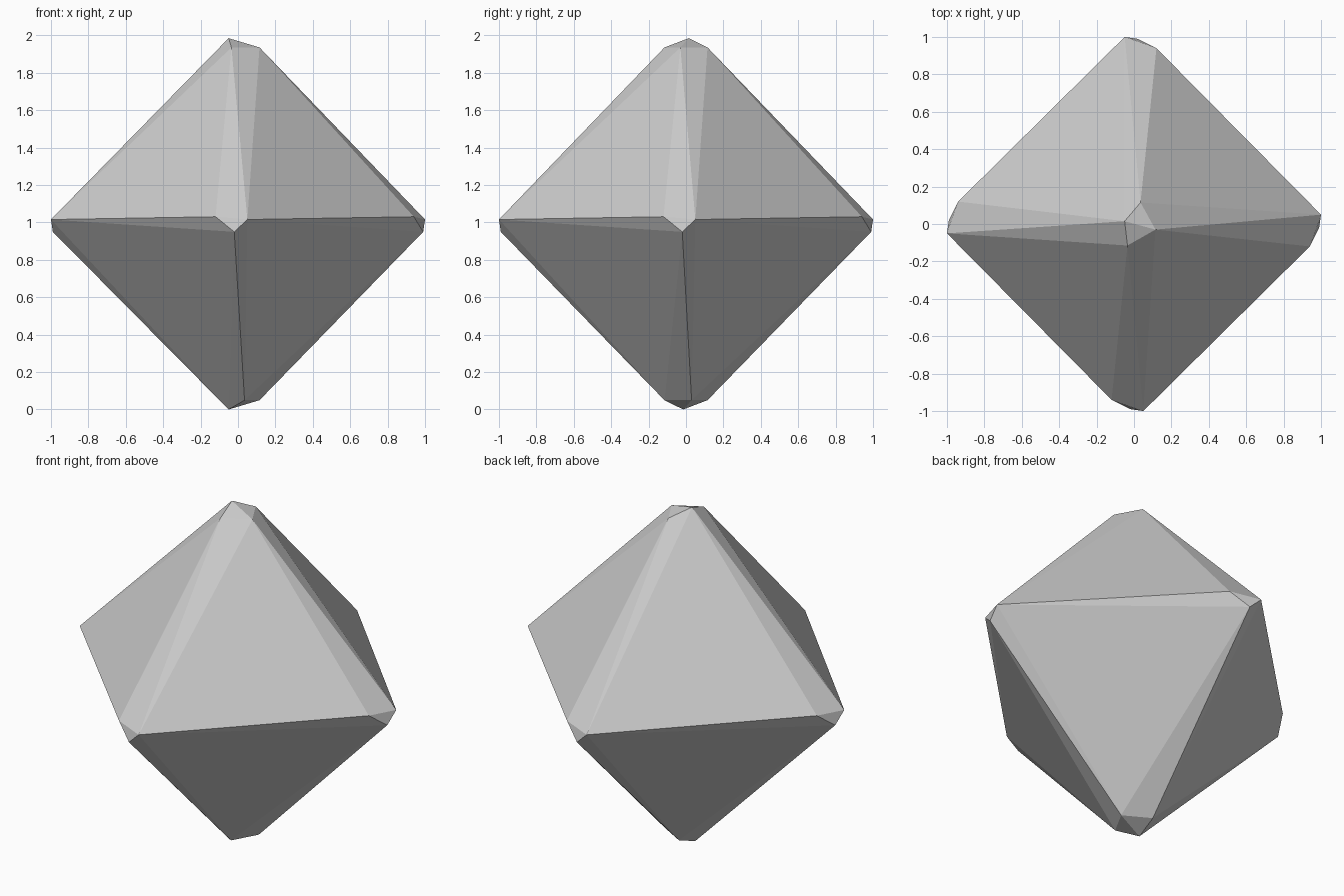
import bpy
import bmesh
from mathutils import Matrix, Vector

cube = bpy.data.objects.get("Cube")
if cube:
    bpy.data.objects.remove(cube, do_unlink=True)

MID = 0.9925

# Plain grey stone
stone = bpy.data.materials.new("grey stone")
stone.use_nodes = True
grey = (0.6, 0.6, 0.6, 1.0)
stone.diffuse_color = grey
stone.node_tree.nodes["Principled BSDF"].inputs["Base Color"].default_value = grey

# Chipped corners, measured from the centre of the gem
side_tip = [(-0.12, -0.94, 0.038), (0.05, -1.0, 0.023), (-0.02, -0.99, -0.043)]
top_tip = [(-0.05, 0.015, MID), (-0.035, -0.115, 0.943),
           (0.115, -0.03, 0.943), (0.035, 0.115, 0.943)]


def turned(points, degrees, axis):
    """Rotate a corner about the gem's centre."""
    turn = Matrix.Rotation(degrees * 3.14159265 / 180, 3, axis)
    return [turn @ Vector(p) for p in points]


# Four side corners, then the top corner and its flipped copy below
corners = []
for quarter in range(4):
    corners += turned(side_tip, quarter * 90, 'Z')
for flip in (0, 180):
    corners += turned(top_tip, flip, 'X')

# Facets stretched over the corners
bm = bmesh.new()
for p in corners:
    bm.verts.new(p + Vector((0, 0, MID)))
bmesh.ops.convex_hull(bm, input=bm.verts[:])
bmesh.ops.recalc_face_normals(bm, faces=bm.faces[:])

mesh = bpy.data.meshes.new("octahedral_gem")
bm.to_mesh(mesh)
bm.free()
mesh.materials.append(stone)
gem = bpy.data.objects.new("octahedral_gem", mesh)
bpy.context.collection.objects.link(gem)
